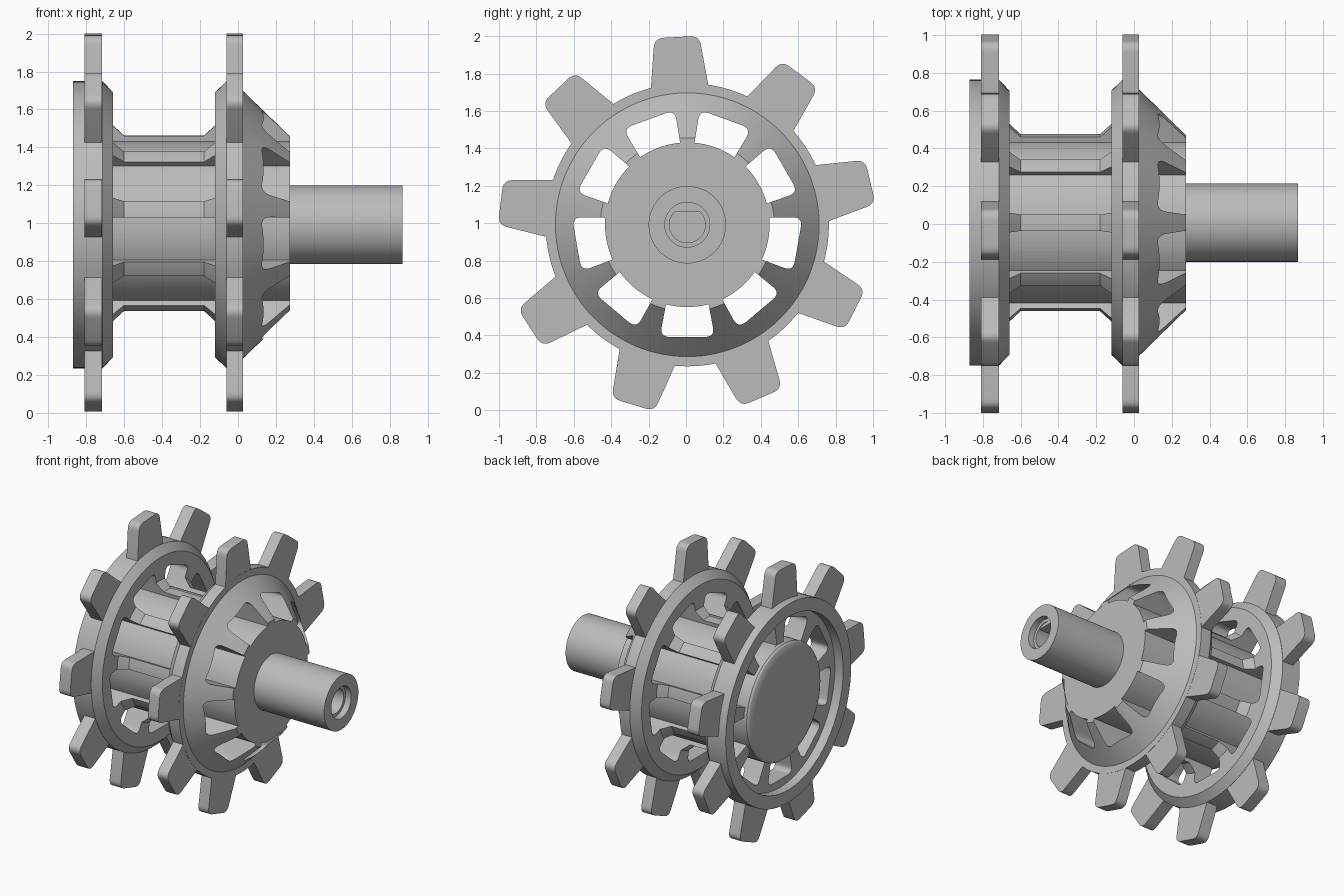
import bpy, bmesh, math
from mathutils import Vector

cube = bpy.data.objects.get("Cube")
if cube:
    bpy.data.objects.remove(cube, do_unlink=True)

CENTRE = Vector((0, 0.007, 0.992))
COUNT = 9
STEP = 2 * math.pi / COUNT

steel = bpy.data.materials.new("light_grey_steel")
steel.use_nodes = True
steel.diffuse_color = (0.5, 0.5, 0.5, 1)
steel.node_tree.nodes["Principled BSDF"].inputs["Base Color"].default_value = (0.5, 0.5, 0.5, 1)


def finish(name, bm):
    bmesh.ops.remove_doubles(bm, verts=bm.verts, dist=1e-5)
    bmesh.ops.recalc_face_normals(bm, faces=bm.faces)
    mesh = bpy.data.meshes.new(name)
    bm.to_mesh(mesh)
    bm.free()
    mesh.materials.append(steel)
    obj = bpy.data.objects.new(name, mesh)
    obj.location = CENTRE
    bpy.context.collection.objects.link(obj)
    return obj


def smooth(obj):
    bpy.ops.object.select_all(action='DESELECT')
    obj.select_set(True)
    bpy.context.view_layer.objects.active = obj
    bpy.ops.object.shade_smooth_by_angle(angle=math.radians(25))


def revolve(name, profile, segments=108):
    """Turn an (x, radius) profile about the x axis."""
    bm = bmesh.new()
    verts = [bm.verts.new((x, 0, r)) for x, r in profile]
    edges = [bm.edges.new(pair) for pair in zip(verts, verts[1:])]
    bmesh.ops.spin(bm, geom=verts + edges, cent=(0, 0, 0), axis=(1, 0, 0),
                   angle=2 * math.pi, steps=segments)
    return finish(name, bm)


def prism(bm, outline, x0, x1, angle):
    """Extrude a (radial, sideways) outline along x, turned to an angle."""
    c, s = math.cos(angle), math.sin(angle)
    rings = [[bm.verts.new((x, r * c - t * s, r * s + t * c)) for r, t in outline]
             for x in (x0, x1)]
    bm.faces.new(rings[0])
    bm.faces.new(rings[1][::-1])
    n = len(outline)
    for i in range(n):
        j = (i + 1) % n
        bm.faces.new((rings[0][i], rings[0][j], rings[1][j], rings[1][i]))


def rounded(a, corner, b, radius, steps=6):
    """Curve replacing a corner between points a and b."""
    a, p, b = Vector(a), Vector(corner), Vector(b)
    start = p + (a - p).normalized() * radius
    end = p + (b - p).normalized() * radius
    return [tuple(start.lerp(p, k / steps).lerp(p.lerp(end, k / steps), k / steps))
            for k in range(steps + 1)]


# Drum: dished left flange with domed cap, waisted hub, coned right flange
dome = [(-0.865 + 0.012 * (k / 6) ** 2, 0.38 * k / 6) for k in range(7)]
drum = revolve("drum", dome + [
    (-0.847, 0.41), (-0.838, 0.43), (-0.825, 0.44), (-0.80, 0.44),
    (-0.80, 0.66), (-0.87, 0.66), (-0.87, 0.757), (-0.715, 0.757),
    (-0.66, 0.70), (-0.66, 0.525), (-0.60, 0.47), (-0.18, 0.47),
    (-0.12, 0.525), (-0.12, 0.70), (-0.06, 0.757), (0.027, 0.757),
    (0.027, 0.705), (0.275, 0.465), (0.275, 0)])

# Windows running through both flanges and grooving the hub
right = rounded((0.44, 0.115), (0.60, 0.148), (0.60, 0), 0.055)
arc = [(0.44 * math.cos(a), 0.44 * math.sin(a))
       for a in (math.radians(-15 + 3 * k) for k in range(11))]
window = arc + right + [(r, -t) for r, t in reversed(right)]
bm = bmesh.new()
for i in range(COUNT):
    prism(bm, window, -0.95, 0.35, math.radians(-90) + i * STEP)
cutter = finish("window_cutter", bm)
cutter.hide_render = True
cut = drum.modifiers.new("windows", 'BOOLEAN')
cut.operation = 'DIFFERENCE'
cut.solver = 'EXACT'
cut.object = cutter
bpy.context.view_layer.objects.active = drum
bpy.ops.object.modifier_apply(modifier=cut.name)
bpy.data.objects.remove(cutter, do_unlink=True)
smooth(drum)

# Teeth with rounded tips on each flange
side = [(0.73, 0.155)] + rounded((0.73, 0.155), (1.005, 0.12), (1.005, 0), 0.05)
tooth = side + [(r, -t) for r, t in reversed(side)]
for name, x0, x1 in (("left_teeth", -0.81, -0.716), ("right_teeth", -0.06, 0.026)):
    bm = bmesh.new()
    for i in range(COUNT):
        prism(bm, tooth, x0, x1, math.radians(93.2) + i * STEP)
    smooth(finish(name, bm))

# Shaft with a counterbored hole
smooth(revolve("shaft", [
    (0.25, 0), (0.25, 0.207), (0.867, 0.207), (0.867, 0.12), (0.82, 0.12),
    (0.82, 0.096), (0.45, 0.096), (0.45, 0)], 64))

# Flat key along the top of the bore
bm = bmesh.new()
half = math.acos(0.07 / 0.1)
key = [(0.1 * math.cos(a), 0.1 * math.sin(a))
       for a in (half * (k / 6 - 1) for k in range(13))]
prism(bm, key, 0.45, 0.815, math.radians(90))
smooth(finish("bore_key", bm))
